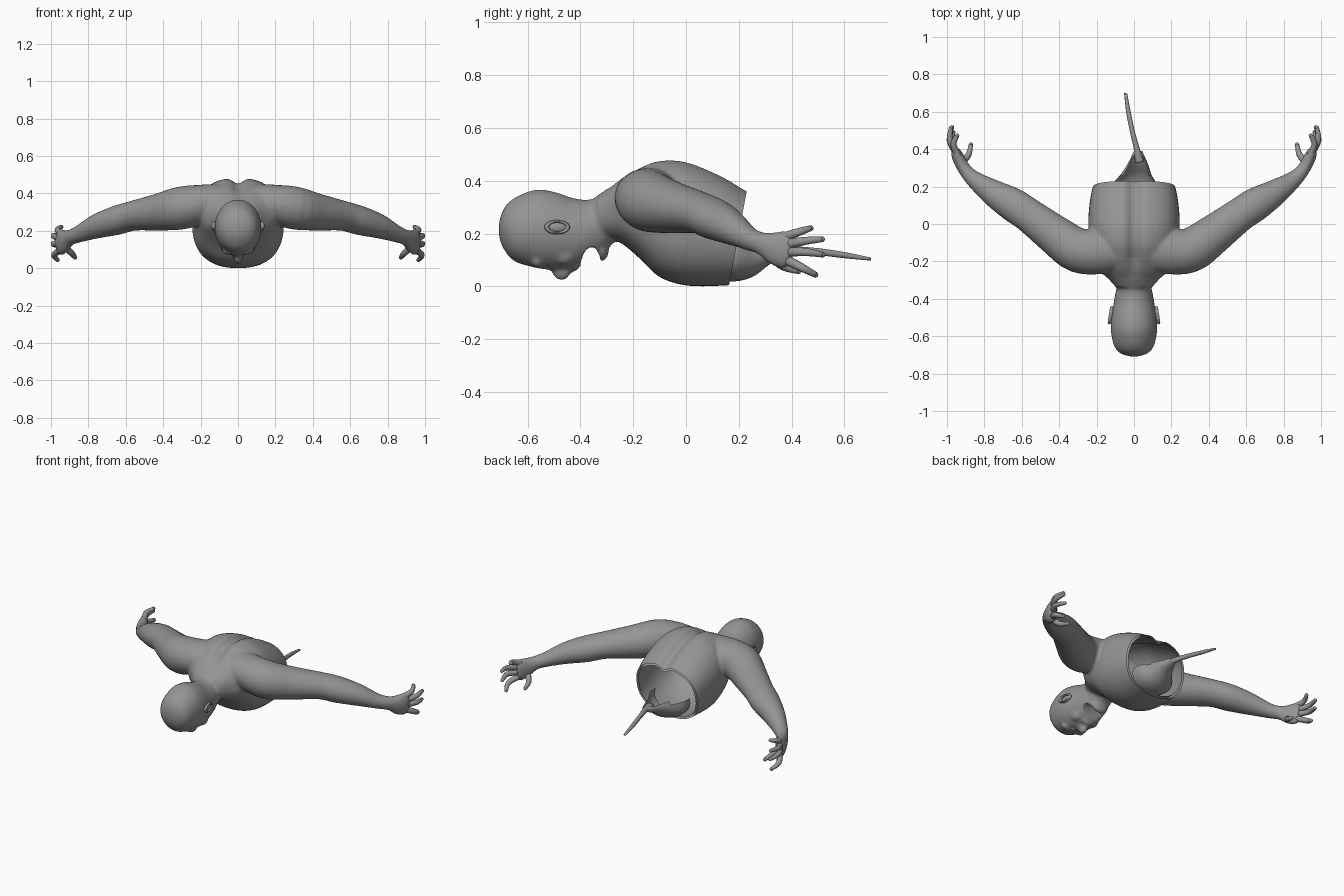
import bpy, bmesh, math
from mathutils import Vector, Matrix

if "Cube" in bpy.data.objects:
    bpy.data.objects.remove(bpy.data.objects["Cube"])

skin = bpy.data.materials.new("grey skin")
skin.use_nodes = True
skin.diffuse_color = (0.3, 0.3, 0.3, 1)
skin.node_tree.nodes["Principled BSDF"].inputs["Base Color"].default_value = (0.3, 0.3, 0.3, 1)


def spline(rings, steps=4):
    """Catmull-Rom smoothing of a list of equal-length tuples."""
    p = [Vector(r) for r in rings]
    p = [p[0]] + p + [p[-1]]
    out = []
    for i in range(1, len(p) - 2):
        a, b, c, d = p[i - 1:i + 3]
        for k in range(steps):
            t = k / steps
            out.append(0.5 * (2 * b + (c - a) * t + (2 * a - 5 * b + 4 * c - d) * t * t
                              + (3 * b - a - 3 * c + d) * t ** 3))
    return out + [p[-1]]


def bulge(v, power):
    return math.copysign(abs(v) ** power, v)


def loft(bm, rings, sides=24, axis=None, caps=True, power=1):
    """Elliptical tube; each ring is x, y, z, half width, half height. Power under 1 squares it."""
    pts = spline(rings)
    loops = []
    for i, r in enumerate(pts):
        ahead, back = pts[min(i + 1, len(pts) - 1)], pts[max(i - 1, 0)]
        tangent = axis or Vector((ahead - back)[:3]).normalized()
        side = tangent.cross(Vector((0, 0, 1))).normalized()
        up = side.cross(tangent)
        loop = []
        for k in range(sides):
            a = math.tau * k / sides
            loop.append(bm.verts.new(Vector(r[:3]) + side * r[3] * bulge(math.cos(a), power)
                                     + up * r[4] * bulge(math.sin(a), power)))
        loops.append(loop)
    for a, b in zip(loops, loops[1:]):
        for k in range(sides):
            n = (k + 1) % sides
            bm.faces.new((a[k], a[n], b[n], b[k]))
    if caps:
        bm.faces.new(loops[0][::-1])
        bm.faces.new(loops[-1])


def ball(bm, pos, size, tilt=0):
    m = Matrix.Translation(pos) @ Matrix.Rotation(tilt, 4, 'X') @ Matrix.Diagonal((*size, 1))
    bmesh.ops.create_uvsphere(bm, u_segments=20, v_segments=12, radius=1, matrix=m)


def open_waist(bm):
    """Cut the trunk open along the slanted waist, leaving the arms alone."""
    point, normal = Vector((0, .23, .36)), Vector((0, .345, -.065))
    middle = [f for f in bm.faces if abs(f.calc_center_median().x) < .32]
    geom = set(middle) | {e for f in middle for e in f.edges} | {v for f in middle for v in f.verts}
    bmesh.ops.bisect_plane(bm, geom=list(geom), plane_co=point, plane_no=normal)
    waste = [f for f in bm.faces if abs(f.calc_center_median().x) < .32
             and (f.calc_center_median() - point).dot(normal) > 0]
    bmesh.ops.delete(bm, geom=waste, context='FACES')


def groove(bm, depth):
    """Press the line of the spine into the back."""
    bm.normal_update()
    for v in bm.verts:
        if v.co.y > -.3 and v.normal.z > .2 and v.co.z > .25:
            fade = min(1, (v.co.y + .3) / .12)
            v.co.z -= depth * fade * math.exp(-(v.co.x / .035) ** 2)


def make(name, bm, material=True):
    me = bpy.data.meshes.new(name)
    bm.to_mesh(me)
    bm.free()
    for p in me.polygons:
        p.use_smooth = True
    ob = bpy.data.objects.new(name, me)
    bpy.context.scene.collection.objects.link(ob)
    if material:
        me.materials.append(skin)
    return ob


def band(y, top, bottom, half):
    return (0, y, (top + bottom) / 2, half, (top - bottom) / 2)


Y = Vector((0, 1, 0))

# Torso, neck and head masses
TRUNK = [band(-.34, .34, .19, .095), band(-.29, .375, .18, .14), band(-.24, .415, .16, .195),
         band(-.17, .455, .1, .215), band(-.1, .48, .035, .23), band(0, .475, .003, .245),
         band(.13, .423, .002, .235), band(.23, .365, .012, .214), band(.33, .32, .03, .2)]
bm = bmesh.new()
loft(bm, TRUNK, 40, Y, power=.84)
loft(bm, [band(-.708, .245, .185, .025), band(-.69, .295, .14, .075), band(-.65, .335, .095, .107),
          band(-.57, .366, .07, .124), band(-.5, .358, .062, .122), band(-.43, .335, .07, .11),
          band(-.37, .328, .09, .1), band(-.32, .345, .12, .09), band(-.26, .38, .18, .1)], 32, Y)
# Nose, brows, cheeks, lips and chin
ball(bm, (0, -.472, .06), (.024, .036, .038), .4)
ball(bm, (0, -.425, .085), (.045, .022, .03))
ball(bm, (0, -.318, .14), (.06, .026, .045))
for s in (-1, 1):
    ball(bm, (s * .045, -.565, .09), (.04, .02, .02))
    ball(bm, (s * .06, -.46, .12), (.035, .045, .04))

# Arms from the shoulder blade to the wrist, then the palm
ARM = [(.05, -.12, .35, .12, .1), (.17, -.145, .345, .122, .103), (.3, -.14, .322, .12, .115),
       (.42, -.06, .3, .107, .1), (.56, .045, .28, .092, .08), (.65, .105, .255, .09, .078),
       (.75, .165, .225, .072, .066), (.85, .235, .182, .047, .045), (.9, .285, .163, .036, .043),
       (.93, .335, .145, .034, .064), (.948, .375, .138, .03, .07), (.955, .4, .135, .02, .055)]
for s in (-1, 1):
    loft(bm, [(s * x, *rest) for x, *rest in ARM])
bmesh.ops.recalc_face_normals(bm, faces=bm.faces)
source = make("body_source", bm)

# Open mouth and eye sockets
bm = bmesh.new()
ball(bm, (0, -.361, .075), (.14, .04, .09))
for s in (-1, 1):
    ball(bm, (s * .045, -.525, .058), (.026, .018, .02))
cutter = make("mouth_cutter", bm, False)
cutter.hide_render = True

# Fuse the masses into one skin
fuse = source.modifiers.new("fuse", 'REMESH')
fuse.mode = 'VOXEL'
fuse.voxel_size = .009
cut = source.modifiers.new("cut", 'BOOLEAN')
cut.operation = 'DIFFERENCE'
cut.object = cutter
soften = source.modifiers.new("soften", 'SMOOTH')
soften.factor = .5
soften.iterations = 6
bpy.context.view_layer.update()
deps = bpy.context.evaluated_depsgraph_get()
bm = bmesh.new()
bm.from_mesh(source.evaluated_get(deps).to_mesh())
for helper in (source, cutter):
    bpy.data.objects.remove(helper)
groove(bm, .03)
open_waist(bm)
make("body", bm)

# Inner wall of the hollow trunk, facing the cavity
bm = bmesh.new()
loft(bm, [(x, y, z, w - .014, h - .014) for x, y, z, w, h in TRUNK[3:]], 40, Y, power=.84)
bmesh.ops.recalc_face_normals(bm, faces=bm.faces)
groove(bm, .035)
open_waist(bm)
bmesh.ops.reverse_faces(bm, faces=bm.faces)
make("cavity_wall", bm)

# Fingers and thumb
TIPS = [((.943, .37, .185), (.965, .425, .205), (.945, .472, .22)),
        ((.953, .385, .16), (.985, .45, .172), (.978, .515, .178)),
        ((.955, .39, .13), (.986, .45, .13), (.973, .517, .12)),
        ((.948, .38, .1), (.983, .44, .07), (.965, .49, .044)),
        ((.92, .33, .11), (.885, .37, .075), (.872, .425, .057))]
for s, label in ((1, "left"), (-1, "right")):
    bm = bmesh.new()
    for path in TIPS:
        rings = [(s * x, y, z, r, r) for (x, y, z), r in zip(path, (.019, .016, .011))]
        loft(bm, rings, 10)
        ball(bm, rings[-1][:3], (.011, .011, .011))
    bmesh.ops.recalc_face_normals(bm, faces=bm.faces)
    make(label + "_fingers", bm)

# Ears: a rim around a shallow bowl, standing out at the crown side
for s, label in ((1, "left"), (-1, "right")):
    bpy.ops.mesh.primitive_torus_add(major_radius=.04, minor_radius=.009, major_segments=24,
                                     minor_segments=10, location=(s * .126, -.488, .224),
                                     rotation=(0, math.pi / 2, s * .15))
    rim = bpy.context.object
    rim.name = label + "_ear_rim"
    rim.scale = (.55, 1, 1)
    rim.data.materials.append(skin)
    bpy.ops.object.shade_smooth()
    bm = bmesh.new()
    ball(bm, (s * .117, -.488, .224), (.012, .04, .02))
    make(label + "_ear_bowl", bm)

# Torn flap of inner tissue, open above, and the trailing spine
bm = bmesh.new()
loft(bm, [(0, .14, .12, .13, .1), (0, .2, .12, .128, .1), (.01, .26, .115, .085, .075),
          (.02, .32, .125, .055, .04), (.022, .39, .135, .022, .018)], 20, Y, False)
bmesh.ops.recalc_face_normals(bm, faces=bm.faces)
bmesh.ops.delete(bm, geom=[f for f in bm.faces if f.calc_center_median().z > .15], context='FACES')
make("inner_tissue", bm)
bm = bmesh.new()
loft(bm, [(.03, .33, .13, .025, .022), (.015, .4, .136, .016, .017), (-.01, .5, .131, .013, .014),
          (-.03, .6, .118, .012, .012), (-.045, .7, .103, .008, .006)], 10)
bmesh.ops.recalc_face_normals(bm, faces=bm.faces)
make("spine", bm)
